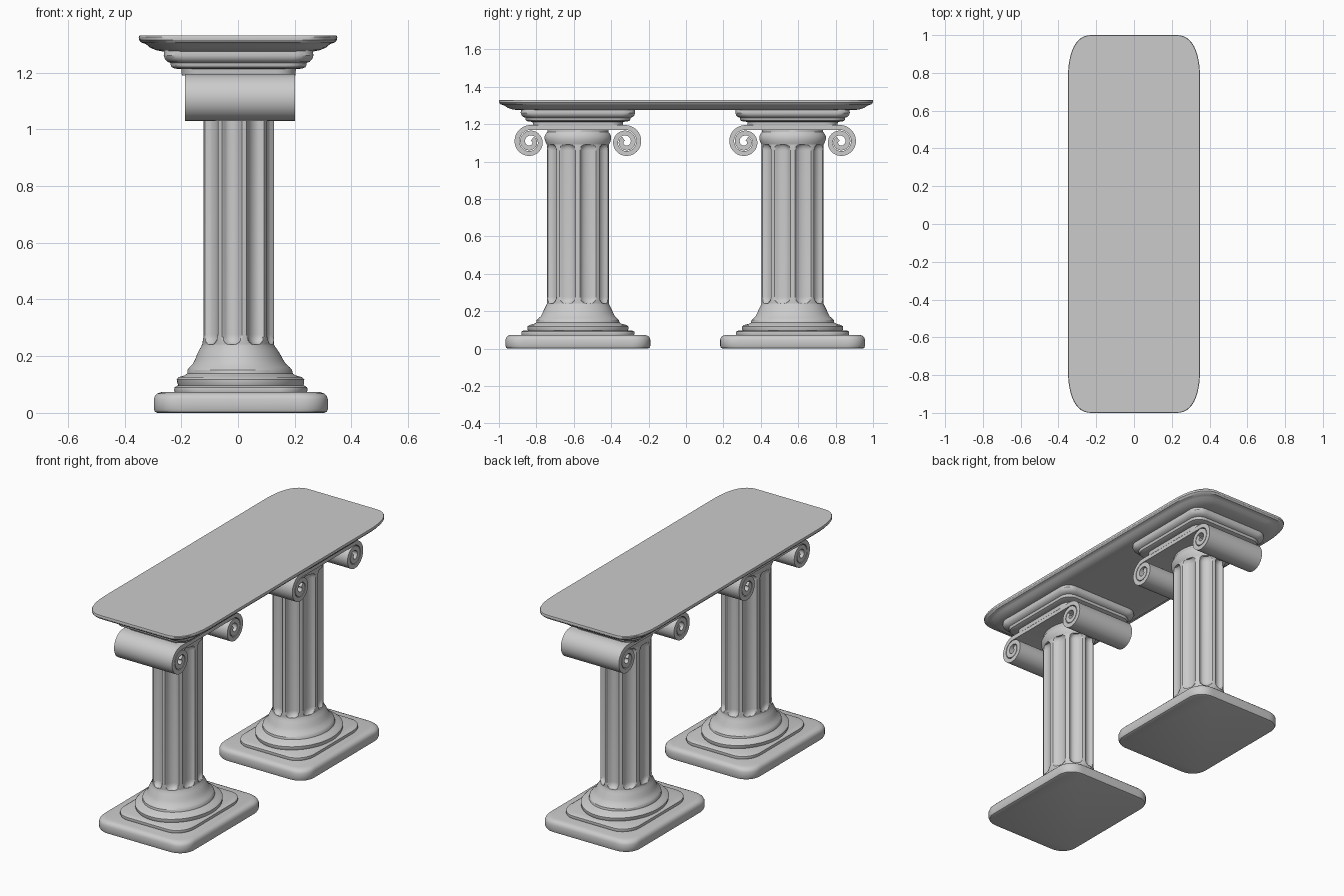
import bpy, bmesh, math
from math import sin, cos, pi, radians

if "Cube" in bpy.data.objects:
    bpy.data.objects.remove(bpy.data.objects["Cube"])

stone = bpy.data.materials.new("grey stone")
stone.diffuse_color = (0.6, 0.6, 0.6, 1)
stone.use_nodes = True
stone.node_tree.nodes["Principled BSDF"].inputs["Base Color"].default_value = stone.diffuse_color


def finish(name, bm, angle=32):
    bmesh.ops.recalc_face_normals(bm, faces=bm.faces)
    me = bpy.data.meshes.new(name)
    bm.to_mesh(me)
    bm.free()
    me.materials.append(stone)
    ob = bpy.data.objects.new(name, me)
    bpy.context.collection.objects.link(ob)
    bpy.ops.object.select_all(action='DESELECT')
    ob.select_set(True)
    bpy.context.view_layer.objects.active = ob
    bpy.ops.object.shade_smooth_by_angle(angle=radians(angle))
    return ob


def loft(name, rings):
    """Skin a stack of closed rings and cap both ends."""
    bm = bmesh.new()
    vs = [[bm.verts.new(p) for p in ring] for ring in rings]
    n = len(vs[0])
    for a, b in zip(vs, vs[1:]):
        for i in range(n):
            j = (i + 1) % n
            bm.faces.new((a[i], a[j], b[j], b[i]))
    bm.faces.new(vs[0][::-1])
    bm.faces.new(vs[-1])
    return finish(name, bm)


def rounded_slab(name, cx, cy, levels, rx, ry, power=2.0, steps=12):
    """Stack of rounded rectangles; levels are (half x, half y, z)."""
    rings = []
    for hx, hy, z in levels:
        ring = []
        for q, (sx, sy) in enumerate(((1, 1), (-1, 1), (-1, -1), (1, -1))):
            for k in range(steps + 1):
                a = q * pi / 2 + k * pi / 2 / steps
                ex = rx * abs(cos(a)) ** (2 / power)
                ey = ry * abs(sin(a)) ** (2 / power)
                ring.append((cx + sx * (hx - rx + ex), cy + sy * (hy - ry + ey), z))
        rings.append(ring)
    return loft(name, rings)


def ellipse(cx, cy, rx, ry, z, n=96):
    return [(cx + rx * cos(2 * pi * i / n), cy + ry * sin(2 * pi * i / n), z) for i in range(n)]


def fluted_shaft(name, cy):
    z0, z1, n = 0.235, 1.10, 180
    ends = [0, 0.006, 0.009, 0.013, 0.018, 0.025, 0.033, 0.042]
    zs = [z0 + e for e in ends] + [z1 - e for e in reversed(ends)]
    rings = []
    for z in zs:
        e = min(1, max(0, (min(z - z0, z1 - z) - 0.005) / 0.036))
        w = 14.5 * math.sqrt(1 - (1 - e) ** 2)     # flute half width, rounded ends
        ring = []
        for i in range(n):
            deg = i * 360 / n
            off = abs((deg - 20 + 20) % 40 - 20)   # nine flutes
            cut = 0.17 * (w / 14.5) * math.sqrt(1 - (off / w) ** 2) if off < w else 0
            a = radians(deg)
            ring.append((0.127 * (1 - cut) * cos(a), cy + 0.166 * (1 - cut) * sin(a), z))
        rings.append(ring)
    loft(name, rings)


def scroll_band(name, cx, cy, half):
    """Ribbon that runs across the column head and curls at both ends."""
    th, pitch, r0, sy, sz = 0.026, 0.030, 0.077, 0.256, 1.105
    side = []                                       # from the top of the curl inward
    for i in range(73):
        t = i / 72 * 1.9 * 2 * pi
        r = r0 - pitch * t / (2 * pi)
        for_edge = [((sy + (r + d) * sin(t)), sz + (r + d) * cos(t)) for d in (th / 2, -th / 2)]
        side.append(for_edge)
    path = side[::-1] + [[(-y, z) for y, z in pair] for pair in side]
    bm = bmesh.new()
    rows = [[bm.verts.new((cx + sx * half, cy + p[0], p[1])) for sx in (-1, 1) for p in pair]
            for pair in path]
    order = (0, 1, 3, 2)
    for a, b in zip(rows, rows[1:]):
        for k in range(4):
            i, j = order[k], order[(k + 1) % 4]
            bm.faces.new((a[i], a[j], b[j], b[i]))
    for end in (rows[0], rows[-1]):
        bm.faces.new([end[i] for i in order])
    finish(name, bm)


# Table top with moulded rim
rounded_slab("table_top", 0, 0,
             [(.27, .90, 1.275), (.29, .93, 1.279), (.31, .955, 1.288), (.322, .97, 1.298),
              (.328, .978, 1.302), (.342, .992, 1.306), (.349, .999, 1.315),
              (.35, 1.0, 1.325), (.348, .998, 1.33)], 0.13, 0.25, 2.5, 16)

for tag, cy in (("front", -0.578), ("back", 0.57)):
    # Square foot and the plate on it
    rounded_slab(tag + "_plinth", 0.01, cy,
                 [(.294, .374, 0), (.303, .383, .004), (.307, .387, .014), (.307, .387, .048),
                  (.303, .383, .060), (.295, .375, .068), (.28, .36, .073)], 0.1, 0.1, 2.2)
    rounded_slab(tag + "_plinth_plate", 0.01, cy,
                 [(.232, .30, .07), (.235, .303, .08), (.234, .302, .09), (.222, .29, .097)],
                 0.1, 0.12, 2.0)
    # Round stepped base
    base = [(.218, .262, .09), (.223, .27, .103), (.225, .27, .118), (.217, .26, .126),
            (.196, .235, .132), (.186, .222, .139), (.184, .22, .152), (.177, .211, .161),
            (.165, .199, .172), (.155, .19, .188), (.148, .183, .204), (.138, .174, .222),
            (.129, .167, .236), (.127, .166, .242)]
    loft(tag + "_column_base",
         [ellipse(0.01 * max(0, (.24 - z) / .14), cy, rx, ry, z) for rx, ry, z in base])
    # Fluted shaft and its neck
    fluted_shaft(tag + "_shaft", cy)
    neck = [(.127, .166, 1.09), (.131, .171, 1.10), (.135, .177, 1.115), (.136, .178, 1.135),
            (.130, .170, 1.15), (.125, .163, 1.158), (.125, .163, 1.18)]
    loft(tag + "_neck", [ellipse(0, cy, rx, ry, z) for rx, ry, z in neck])
    # Scrolled capital
    scroll_band(tag + "_scroll", 0.007, cy, 0.194)
    # Stepped block under the top
    rounded_slab(tag + "_head_block", 0.002, cy,
                 [(.2, .24, 1.19), (.202, .242, 1.212), (.225, .265, 1.214), (.236, .277, 1.219),
                  (.24, .281, 1.228), (.24, .281, 1.234), (.251, .293, 1.238), (.26, .302, 1.248),
                  (.264, .306, 1.26), (.262, .304, 1.277)], 0.07, 0.07, 2.2)
